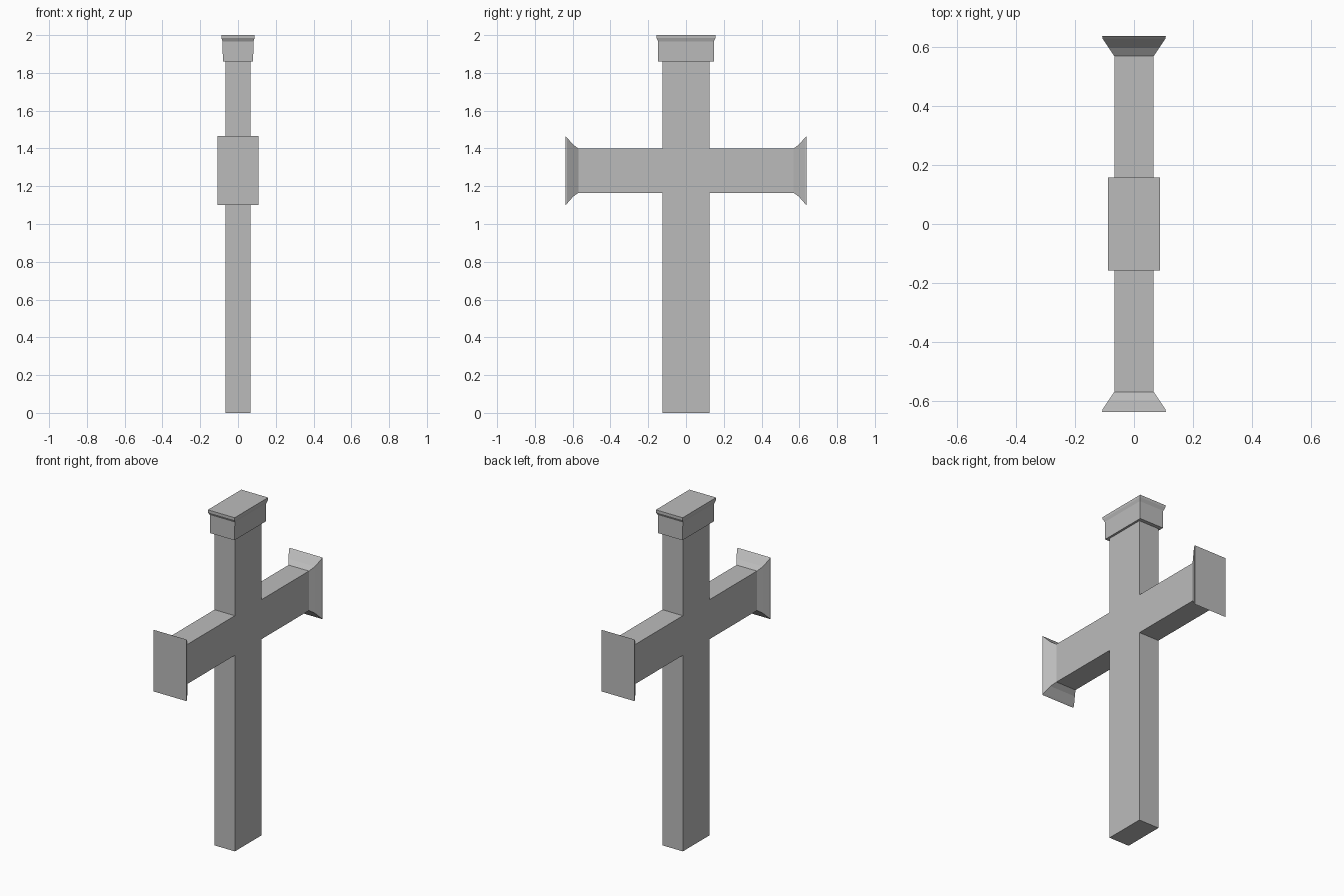
import bpy
import bmesh

old = bpy.data.objects.get("Cube")
if old:
    bpy.data.objects.remove(old, do_unlink=True)

stone = bpy.data.materials.new("grey_stone")
stone.use_nodes = True
colour = (0.5, 0.5, 0.5, 1)
stone.diffuse_color = colour
stone.node_tree.nodes["Principled BSDF"].inputs["Base Color"].default_value = colour

HALF_X, POST_Y, ARM_Y = 0.067, 0.125, 0.57
ARM_LOW, ARM_HIGH, CAP_LOW = 1.165, 1.4, 1.86
ARM_MID = (ARM_LOW + ARM_HIGH) / 2


def finish(bm, name):
    bmesh.ops.recalc_face_normals(bm, faces=bm.faces)
    mesh = bpy.data.meshes.new(name)
    bm.to_mesh(mesh)
    bm.free()
    mesh.materials.append(stone)
    obj = bpy.data.objects.new(name, mesh)
    bpy.context.collection.objects.link(obj)
    return obj


def loft(name, rings, place, cap_start):
    """Skin rectangular rings of (half width, half depth, distance)."""
    bm = bmesh.new()
    loops = []
    for w, d, t in rings:
        corners = [(-w, -d), (w, -d), (w, d), (-w, d)]
        loops.append([bm.verts.new(place(a, b, t)) for a, b in corners])
    for low, high in zip(loops, loops[1:]):
        for i in range(4):
            j = (i + 1) % 4
            bm.faces.new((low[i], low[j], high[j], high[i]))
    bm.faces.new(loops[-1])
    if cap_start:
        bm.faces.new(loops[0])
    return finish(bm, name)


# Cross body: half outline mirrored, then extruded through its thickness
half = [(POST_Y, 0), (POST_Y, ARM_LOW), (ARM_Y, ARM_LOW),
        (ARM_Y, ARM_HIGH), (POST_Y, ARM_HIGH), (POST_Y, CAP_LOW)]
outline = half + [(-y, z) for y, z in reversed(half)]
bm = bmesh.new()
face = bm.faces.new([bm.verts.new((-HALF_X, y, z)) for y, z in outline])
side = bmesh.ops.extrude_face_region(bm, geom=[face])["geom"]
bmesh.ops.translate(bm, vec=(2 * HALF_X, 0, 0),
                    verts=[v for v in side if isinstance(v, bmesh.types.BMVert)])
# Open the arm tips where the flares join
tips = [f for f in bm.faces if abs(f.calc_center_median().y) > ARM_Y - 0.01]
bmesh.ops.delete(bm, geom=tips, context="FACES_ONLY")
finish(bm, "cross_body")

# Flared arm ends with a thin lip
flare = [(HALF_X, (ARM_HIGH - ARM_LOW) / 2, ARM_Y),
         (0.086, 0.138, 0.598),
         (0.107, 0.175, 0.63),
         (0.108, 0.183, 0.638)]
for name, sign in (("front_flare", -1), ("back_flare", 1)):
    loft(name, flare, lambda a, b, t, s=sign: (a, s * t, ARM_MID + b), False)

# Top cap: straight block, sloped underside and lip
cap = [(0.08, 0.147, CAP_LOW), (0.082, 0.147, 1.967),
       (0.088, 0.157, 1.985), (0.088, 0.157, 2.0)]
loft("top_cap", cap, lambda a, b, t: (a, b, t), True)
